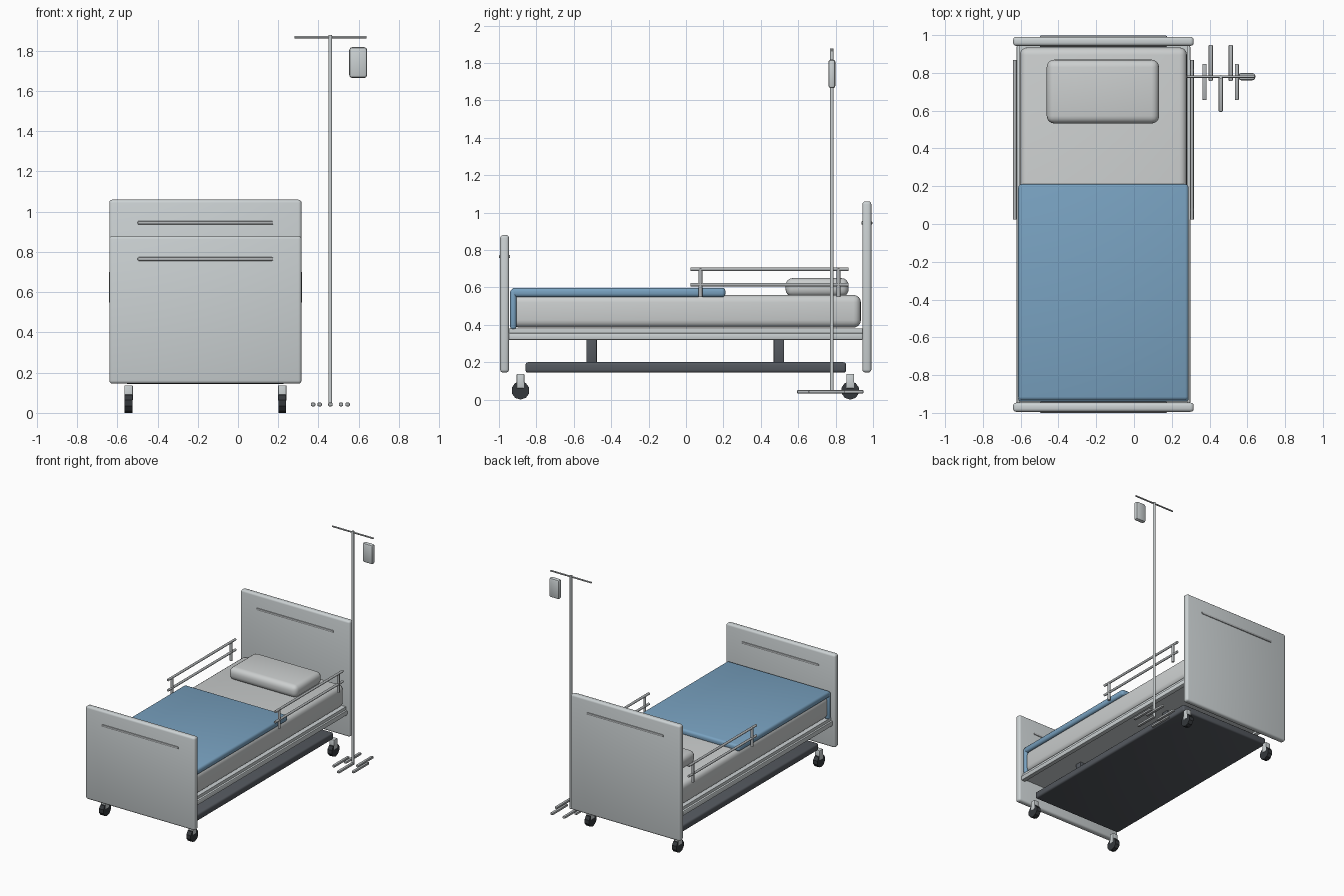
import bpy, math
from mathutils import Vector

cube = bpy.data.objects.get("Cube")
if cube:
    bpy.data.objects.remove(cube, do_unlink=True)

CX = -0.162          # centre line of the bed
POLE = (0.459, 0.78)  # position of the drip stand


def material(name, *rgb):
    m = bpy.data.materials.new(name)
    m.use_nodes = True
    col = (*rgb, 1.0)
    m.diffuse_color = col
    m.node_tree.nodes["Principled BSDF"].inputs["Base Color"].default_value = col
    return m


PANEL = material("pale grey panel", 0.60, 0.64, 0.65)
LINEN = material("white linen", 0.60, 0.62, 0.62)
BLUE = material("blue blanket", 0.19, 0.36, 0.53)
METAL = material("grey metal", 0.45, 0.47, 0.48)
DARK = material("dark frame", 0.09, 0.10, 0.115)
RUBBER = material("black rubber", 0.035, 0.04, 0.045)


def finish(ob, name, mat):
    ob.name = name
    ob.data.materials.append(mat)
    bpy.ops.object.shade_smooth_by_angle(angle=math.radians(35))
    return ob


def box(name, mat, x, y, z, bevel=0.0, segments=3):
    """Rounded box from (min, max) ranges."""
    lo, hi = Vector((x[0], y[0], z[0])), Vector((x[1], y[1], z[1]))
    bpy.ops.mesh.primitive_cube_add(size=1, location=(lo + hi) / 2)
    ob = bpy.context.object
    ob.scale = hi - lo
    bpy.ops.object.transform_apply(location=False, rotation=False, scale=True)
    if bevel:
        mod = ob.modifiers.new("Rounded", "BEVEL")
        mod.width, mod.segments = bevel, segments
        bpy.ops.object.modifier_apply(modifier=mod.name)
    return finish(ob, name, mat)


def rod(name, mat, start, end, radius, sides=12):
    """Cylinder between two points."""
    a, b = Vector(start), Vector(end)
    bpy.ops.mesh.primitive_cylinder_add(vertices=sides, radius=radius,
                                        depth=(b - a).length, location=(a + b) / 2)
    ob = bpy.context.object
    ob.rotation_euler = (b - a).to_track_quat("Z", "Y").to_euler()
    return finish(ob, name, mat)


def wide(half):
    return (CX - half, CX + half)


# Head and foot boards with slim grip strips
for name, y, top, grip in (("headboard", 0.967, 1.06, 0.945),
                           ("footboard", -0.97, 0.88, 0.765)):
    box(name, PANEL, wide(0.478), (y - 0.024, y + 0.024), (0.145, top), 0.016)
    box(name + "_grip", METAL, wide(0.337), (y - 0.03, y + 0.03),
        (grip - 0.009, grip + 0.009), 0.006, 2)

# Sleeping deck, mattress and bedding
box("deck", PANEL, wide(0.445), (-0.95, 0.945), (0.335, 0.38))
box("mattress", LINEN, wide(0.442), (-0.93, 0.935), (0.385, 0.56), 0.04, 4)
box("pillow", LINEN, (-0.462, 0.133), (0.532, 0.87), (0.55, 0.65), 0.04, 4)
box("blanket", BLUE, wide(0.451), (-0.933, 0.211), (0.548, 0.598), 0.018)
box("blanket_drop", BLUE, wide(0.451), (-0.94, -0.907), (0.375, 0.59), 0.014)

# Lower chassis and lifting columns
box("chassis", DARK, wide(0.40), (-0.858, 0.856), (0.144, 0.2), 0.014)
for y in (-0.505, 0.497):
    for x in (CX - 0.25, CX + 0.25):
        box("lift_column", DARK, (x - 0.03, x + 0.03), (y - 0.028, y + 0.028),
            (0.19, 0.34), 0.006, 2)

for side, label in ((-1, "right"), (1, "left")):
    # Side beam under the mattress
    bx = CX + side * 0.441
    box(label + "_side_beam", PANEL, (bx - 0.019, bx + 0.019), (-0.95, 0.945),
        (0.318, 0.357), 0.008, 2)

    # Safety rail
    gx = CX + side * 0.469
    for z in (0.615, 0.697):
        rod(label + "_guard_bar", METAL, (gx, 0.025, z), (gx, 0.869, z), 0.0095)
    for y in (0.077, 0.815):
        rod(label + "_guard_post", METAL, (gx, y, 0.55), (gx, y, 0.70), 0.0105)

    # Casters
    wx = CX + side * 0.382
    for y in (-0.885, 0.878):
        box(label + "_caster_fork", PANEL, (wx - 0.021, wx + 0.021),
            (y - 0.021, y + 0.021), (0.06, 0.137), 0.004, 2)
        rod(label + "_caster_wheel", RUBBER, (wx - 0.019, y, 0.049),
            (wx + 0.019, y, 0.049), 0.049, 10)

# Drip stand: pole, crossbar, bag and five feet
px, py = POLE
rod("stand_pole", PANEL, (px, py, 0.035), (px, py, 1.878), 0.0095)
rod("stand_crossbar", METAL, (px - 0.179, py, 1.868), (px + 0.179, py, 1.868), 0.006)
box("drip_bag", PANEL, (0.553, 0.642), (py - 0.019, py + 0.019), (1.665, 1.818), 0.014, 2)
for i in range(5):
    a = math.radians(-90 + 72 * i)
    fx, fy = px + 0.09 * math.cos(a), py + 0.09 * math.sin(a)
    box("stand_foot", METAL, (fx - 0.011, fx + 0.011), (fy - 0.096, fy + 0.096),
        (0.033, 0.051), 0.005, 2)
